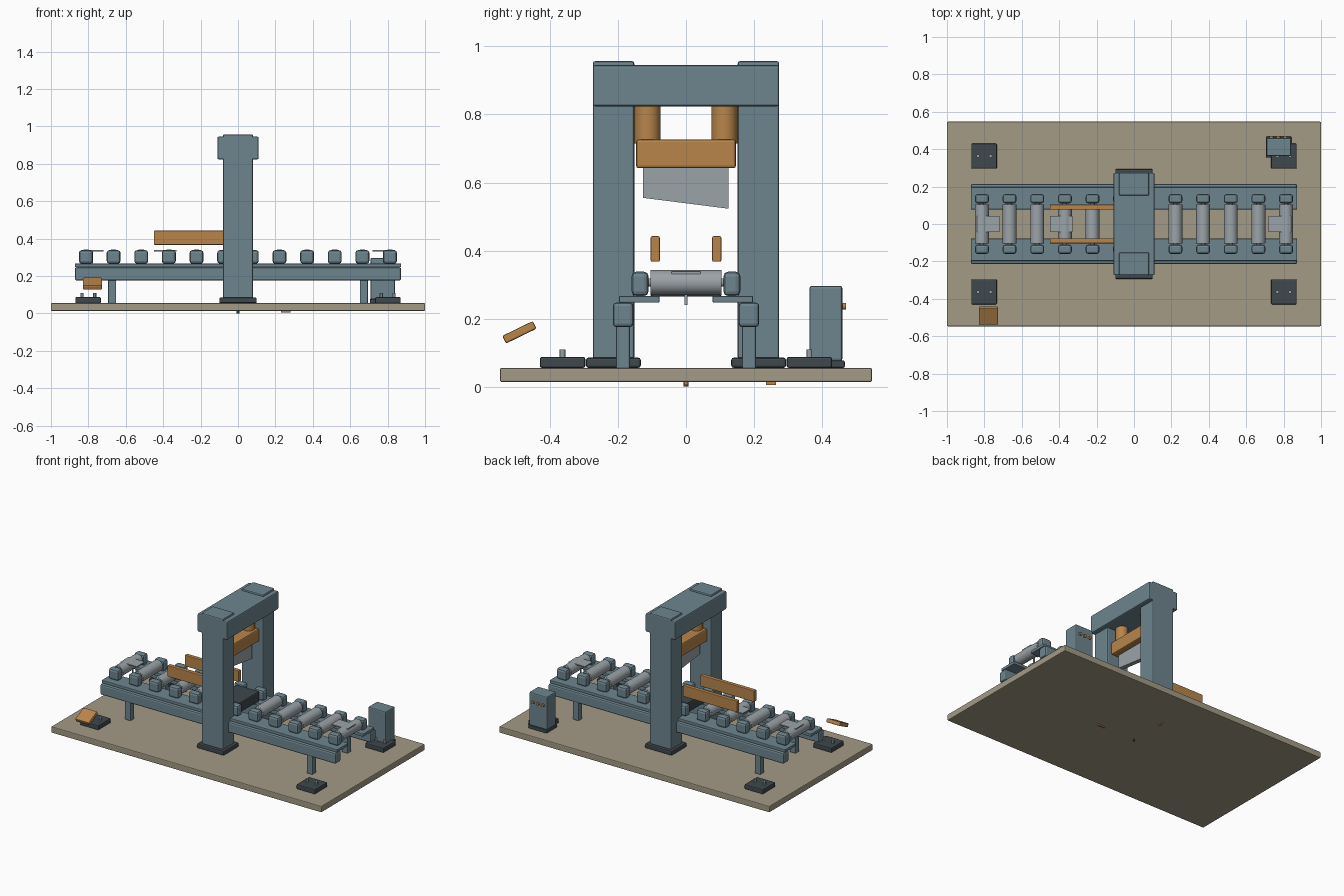
import bpy, bmesh, math

if "Cube" in bpy.data.objects:
    bpy.data.objects.remove(bpy.data.objects["Cube"])

def mat(name, c):
    m = bpy.data.materials.new(name)
    m.diffuse_color = (*c, 1)
    m.use_nodes = True
    m.node_tree.nodes["Principled BSDF"].inputs["Base Color"].default_value = m.diffuse_color
    return m

BLUE = mat("blue_grey_paint", (0.155, 0.235, 0.275))
ORANGE = mat("orange_paint", (0.48, 0.235, 0.07))
TAN = mat("tan_floor", (0.37, 0.325, 0.24))
DARK = mat("dark_rubber", (0.05, 0.065, 0.075))
STEEL = mat("bare_steel", (0.33, 0.37, 0.39))

def finish(o, name, m, bevel=0, seg=2):
    o.name = name
    o.data.materials.append(m)
    if bevel:
        b = o.modifiers.new("bevel", 'BEVEL')
        b.width, b.segments, b.limit_method = bevel, seg, 'ANGLE'
    return o

def box(name, m, x, y, z, bevel=0.005, rot=(0, 0, 0)):
    """Box from (min, max) ranges on each axis."""
    me = bpy.data.meshes.new(name)
    bm = bmesh.new()
    bmesh.ops.create_cube(bm, size=1)
    bmesh.ops.scale(bm, vec=(x[1] - x[0], y[1] - y[0], z[1] - z[0]), verts=bm.verts)
    bm.to_mesh(me)
    bm.free()
    o = bpy.data.objects.new(name, me)
    bpy.context.collection.objects.link(o)
    o.location = (sum(x) / 2, sum(y) / 2, sum(z) / 2)
    o.rotation_euler = rot
    return finish(o, name, m, bevel)

def cyl(name, m, loc, r, length, axis='Z', bevel=0, n=32):
    rot = {'Z': (0, 0, 0), 'Y': (math.pi / 2, 0, 0), 'X': (0, math.pi / 2, 0)}[axis]
    bpy.ops.mesh.primitive_cylinder_add(vertices=n, radius=r, depth=length, location=loc, rotation=rot)
    o = bpy.context.object
    bpy.ops.object.shade_smooth_by_angle()
    return finish(o, name, m, bevel)

def span(s, a, b):
    return (a, b) if s > 0 else (-b, -a)

# floor slab and the small markers beneath it
box("floor_slab", TAN, (-1, 1), (-.547, .547), (.013, .055))
cyl("centre_marker", DARK, (0, 0, .01), .007, .02)
box("marker_x", ORANGE, (.23, .28), (-.006, .006), (.005, .02), 0)
box("marker_y", ORANGE, (-.006, .006), (.235, .265), (.005, .02), 0)

# press frame
for s in (-1, 1):
    box("column_foot", DARK, (-.1, .1), span(s, .133, .294), (.055, .085), .007)
    box("column", BLUE, (-.08, .08), span(s, .152, .274), (.08, .957), .007)
    cyl("ram_cylinder", ORANGE, (0, s * .113, .775), .038, .12)
    box("side_guide", ORANGE, (-.45, -.05), span(s, .077, .104), (.367, .442), .004)
box("top_beam", BLUE, (-.11, .11), (-.274, .274), (.824, .945), .007)
box("crosshead", ORANGE, (-.055, .055), (-.147, .147), (.642, .727), .008)
box("lower_anvil", DARK, (-.085, .085), (-.105, .105), (.265, .333), .006)

# slanted upper blade
profile = [(-.127, .65), (-.127, .555), (.125, .523), (.125, .65)]
me = bpy.data.meshes.new("blade")
bm = bmesh.new()
f = bm.faces.new([bm.verts.new((-.015, y, z)) for y, z in profile])
ext = bmesh.ops.extrude_face_region(bm, geom=[f])
bmesh.ops.translate(bm, vec=(.03, 0, 0), verts=[v for v in ext["geom"] if isinstance(v, bmesh.types.BMVert)])
bmesh.ops.recalc_face_normals(bm, faces=bm.faces)
bm.to_mesh(me)
bm.free()
blade = bpy.data.objects.new("blade", me)
bpy.context.collection.objects.link(blade)
finish(blade, "blade", STEEL)

# roller table: rails, flanges and legs
for s in (-1, 1):
    box("table_rail", BLUE, (-.872, .872), span(s, .155, .215), (.175, .247), .01)
    box("rail_flange", BLUE, (-.872, .872), span(s, .078, .197), (.247, .266), .003)
    for x in (-.673, .673):
        box("table_leg", BLUE, (x - .022, x + .022), span(s, .165, .206), (.053, .18), .005)

# rollers with bearing blocks
for i in range(12):
    x = -.813 + i * .1478
    if i not in (5, 6):
        cyl("roller", STEEL, (x, 0, .306), .037, .21, 'Y', .003)
        cyl("roller_axle", STEEL, (x, 0, .306), .012, .25, 'Y', 0, 16)
    for s in (-1, 1):
        box("bearing_block", BLUE, (x - .037, x + .037), span(s, .11, .16), (.266, .338), .014)

# thin transfer plates on posts
for x in (-.78, -.39, .78):
    box("transfer_plate", STEEL, (x - .06, x + .06), (-.042, .042), (.331, .338), 0)
    box("plate_post", STEEL, (x - .004, x + .004), (-.004, .004), (.24, .333), 0)

# corner pads with bolts
for sx in (-1, 1):
    for sy in (-1, 1):
        box("corner_pad", DARK, span(sx, .733, .87), span(sy, .296, .43), (.055, .087), .006)
        for d in (-.034, .034):
            cyl("pad_bolt", STEEL, (sx * .8 + d, sy * .363, .095), .009, .027, 'Z', 0, 12)

# control cabinet
box("cabinet_base", DARK, (.705, .842), (.355, .467), (.055, .077), .005)
box("cabinet", BLUE, (.708, .84), (.363, .46), (.075, .296), .007)
for x in (.735, .772, .809):
    cyl("push_button", ORANGE, (x, .463, .236), .01, .016, 'Y', 0, 16)

# tilted tray
box("tilted_tray", ORANGE, (-.829, -.727), (-.54, -.44), (.147, .172), .005, (math.radians(26), 0, 0))
